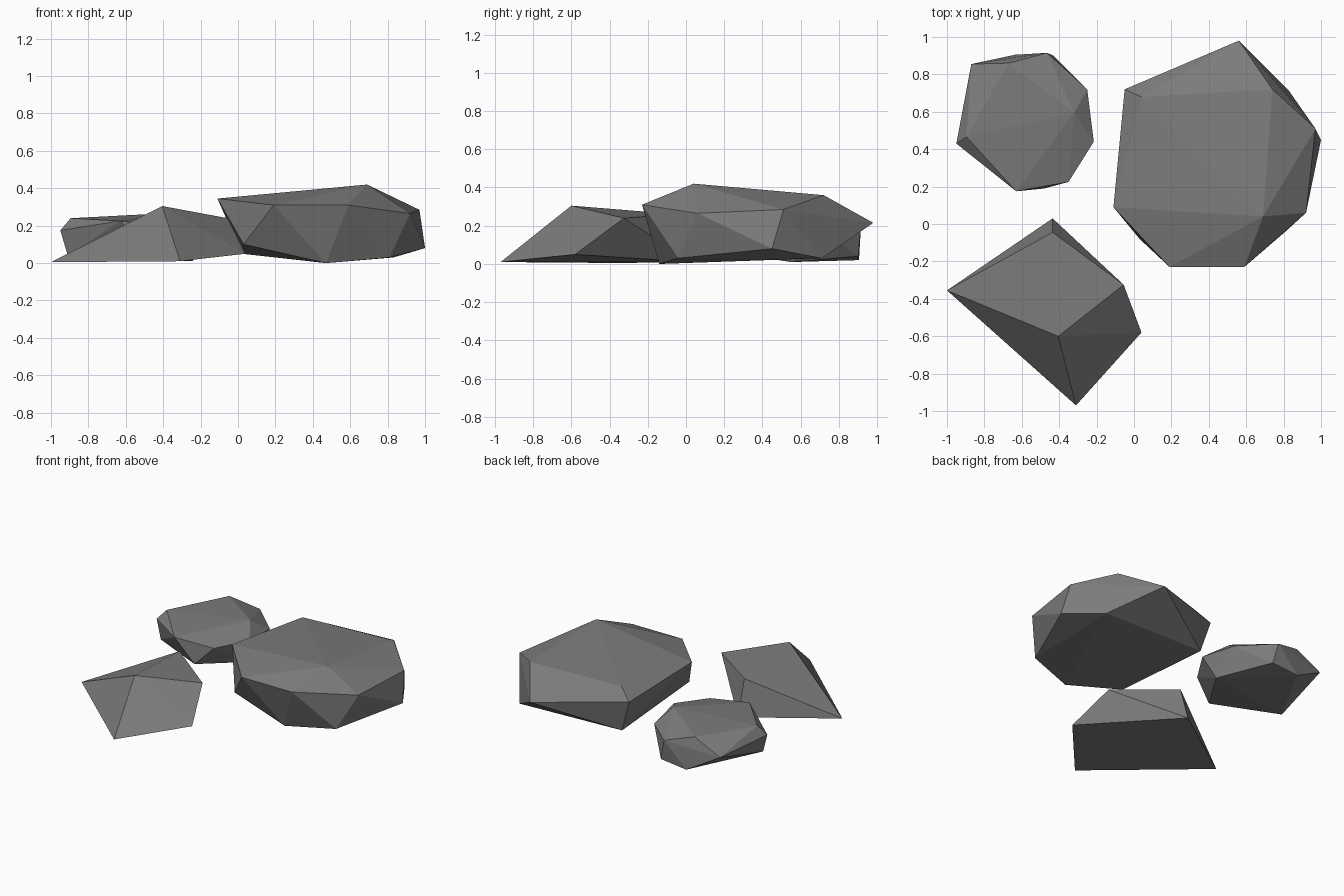
import bpy, bmesh

stone = bpy.data.materials.new("grey stone")
stone.diffuse_color = (0.2, 0.2, 0.2, 1)


def rock(name, corners):
    """Faceted boulder: the convex hull of its corner points."""
    bm = bmesh.new()
    for c in corners:
        bm.verts.new(c)
    res = bmesh.ops.convex_hull(bm, input=bm.verts[:])
    loose = {g for g in res["geom_interior"] + res["geom_unused"]
             if isinstance(g, bmesh.types.BMVert)}
    bmesh.ops.delete(bm, geom=list(loose), context='VERTS')
    bmesh.ops.recalc_face_normals(bm, faces=bm.faces[:])
    me = bpy.data.meshes.new(name)
    bm.to_mesh(me)
    bm.free()
    me.materials.append(stone)
    ob = bpy.data.objects.new(name, me)
    bpy.context.collection.objects.link(ob)


# Large boulder at the right
rock("large_rock", [
    (-.11, .09, .345), (.69, .04, .42), (.74, .72, .36), (.04, .68, .355),
    (.97, .51, .285), (.92, .06, .265), (.59, -.23, .31), (.19, -.23, .31),
    (.56, .98, .215), (-.05, .72, .28), (.02, .70, .05), (1, .45, .08),
    (.03, -.08, .10), (.47, -.14, 0), (.81, -.04, .03), (.83, .71, .03)])

# Small rounded rock at the back left
rock("small_rock", [
    (-.895, .465, .24), (-.63, .175, .225), (-.32, .595, .27), (-.67, .86, .25),
    (-.95, .43, .175), (-.87, .855, .15), (-.465, .915, .19), (-.25, .72, .18),
    (-.215, .44, .21), (-.35, .225, .20), (-.48, .19, .065), (-.91, .42, .04),
    (-.635, .905, .02), (-.43, .90, .04), (-.24, .55, .01)])

# Wedge-shaped rock at the front left
rock("wedge_rock", [
    (-1, -.355, .005), (-.31, -.97, .01), (.04, -.58, .05), (-.435, .03, .01),
    (-.405, -.6, .305), (-.435, -.045, .26), (-.055, -.325, .24)])
